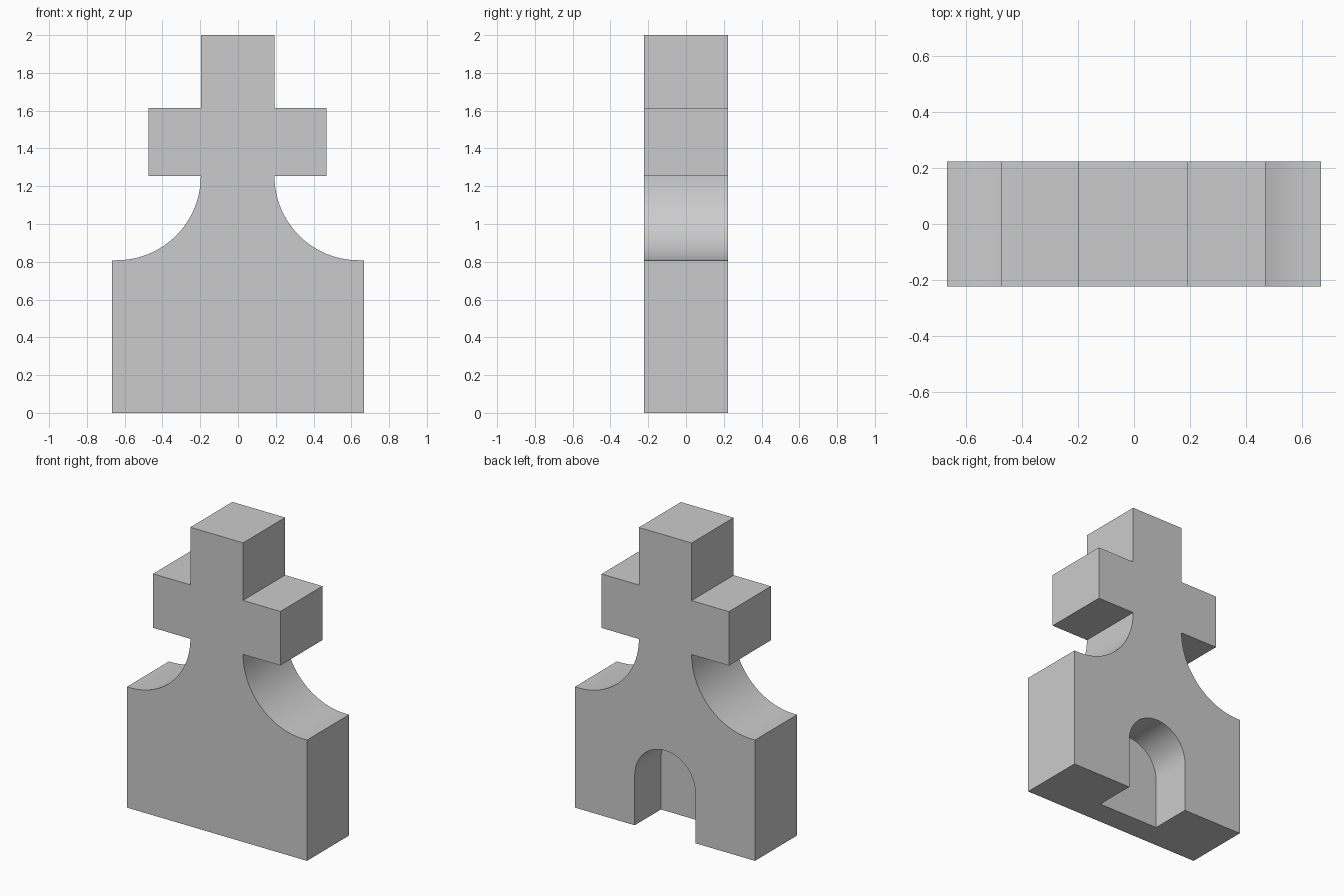
import bpy, bmesh
from math import cos, sin, pi

if "Cube" in bpy.data.objects:
    bpy.data.objects.remove(bpy.data.objects["Cube"])


def arc(cx, cz, r, a0, a1, n):
    """Points along an arc in the xz plane, angles in units of pi."""
    angles = [pi * (a0 + (a1 - a0) * i / n) for i in range(n + 1)]
    return [(cx + r * cos(a), cz + r * sin(a)) for a in angles]


def extrude_profile(name, profile, y0, y1):
    """Closed xz outline extruded from y0 to y1, smooth only on curved walls."""
    bm = bmesh.new()
    face = bm.faces.new([bm.verts.new((x, y0, z)) for x, z in profile])
    new = bmesh.ops.extrude_face_region(bm, geom=[face])["geom"]
    moved = [v for v in new if isinstance(v, bmesh.types.BMVert)]
    bmesh.ops.translate(bm, verts=moved, vec=(0, y1 - y0, 0))
    bmesh.ops.recalc_face_normals(bm, faces=bm.faces)
    mesh = bpy.data.meshes.new(name)
    bm.to_mesh(mesh)
    bm.free()
    obj = bpy.data.objects.new(name, mesh)
    bpy.context.collection.objects.link(obj)
    return obj


HALF_W, HALF_D = 0.666, 0.222
BASE_Z, ARM_Z0, ARM_Z1, TOP_Z = 0.808, 1.254, 1.615, 2.0
NECK_L, NECK_R, ARM_L, ARM_R = -0.197, 0.193, -0.473, 0.469
R = ARM_Z0 - BASE_Z

# Body: wide base, concave shoulders, cross on top
outline = [(-HALF_W, 0), (HALF_W, 0), (HALF_W, BASE_Z)]
outline += arc(NECK_R + R, ARM_Z0, R, 1.5, 1.0, 32)
outline += [(ARM_R, ARM_Z0), (ARM_R, ARM_Z1), (NECK_R, ARM_Z1), (NECK_R, TOP_Z)]
outline += [(NECK_L, TOP_Z), (NECK_L, ARM_Z1), (ARM_L, ARM_Z1), (ARM_L, ARM_Z0)]
outline += arc(NECK_L - R, ARM_Z0, R, 0.0, -0.5, 32)
outline += [(-HALF_W, BASE_Z)]
body = extrude_profile("cross_topped_body", outline, -HALF_D, HALF_D)

# Round-headed niche cut into the back
niche_r, spring_z = 0.224, 0.336
niche = [(-niche_r, -0.1), (niche_r, -0.1)] + arc(0, spring_z, niche_r, 0, 1, 40)
cutter = extrude_profile("niche_cutter", niche, -0.055, HALF_D + 0.1)
cutter.hide_render = True

cut = body.modifiers.new("niche", "BOOLEAN")
cut.operation = "DIFFERENCE"
cut.solver = "EXACT"
cut.object = cutter
bpy.context.view_layer.objects.active = body
body.select_set(True)
bpy.ops.object.modifier_apply(modifier=cut.name)
bpy.data.objects.remove(cutter)

# Smooth the curved walls, keep the corners crisp
bpy.ops.object.shade_smooth_by_angle(angle=pi / 6)
